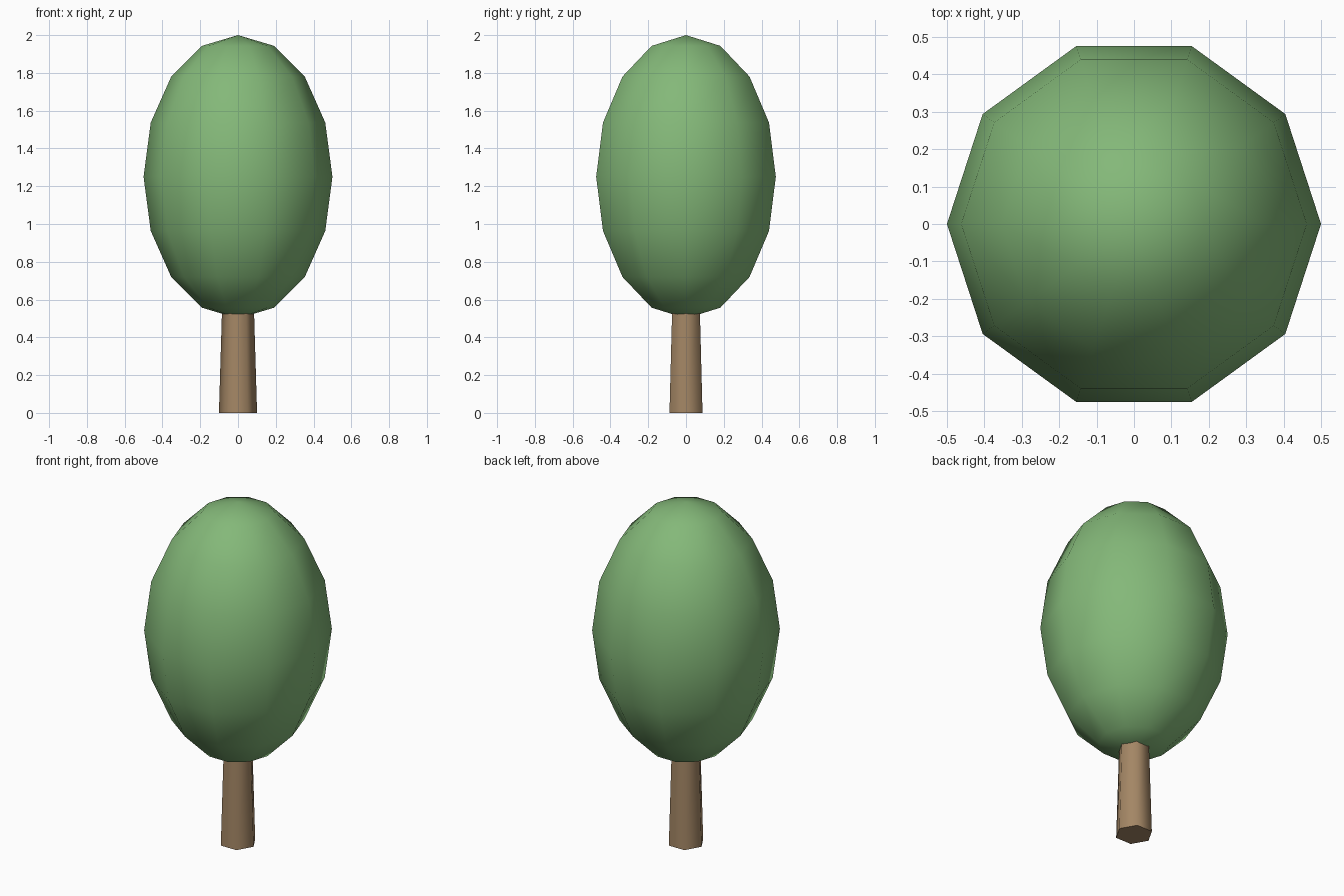
import bpy, math

if "Cube" in bpy.data.objects:
    bpy.data.objects.remove(bpy.data.objects["Cube"])


def lathe(name, profile, sides, colour):
    """Revolve (radius, z) points around z; zero radius makes a pole."""
    verts, faces, rings = [], [], []
    for r, z in profile:
        n = 1 if r < 1e-6 else sides
        start = len(verts)
        for i in range(n):
            a = 2 * math.pi * i / sides
            verts.append((r * math.cos(a), r * math.sin(a), z))
        rings.append([start + i % n for i in range(sides)])
    for lo, hi in zip(rings, rings[1:]):
        for i in range(sides):
            j = (i + 1) % sides
            faces.append(tuple(dict.fromkeys((lo[i], lo[j], hi[j], hi[i]))))
    # flat end caps where the profile does not close
    if profile[0][0] > 1e-6:
        faces.append(tuple(reversed(rings[0])))
    if profile[-1][0] > 1e-6:
        faces.append(tuple(rings[-1]))

    mesh = bpy.data.meshes.new(name)
    mesh.from_pydata(verts, [], faces)
    obj = bpy.data.objects.new(name, mesh)
    bpy.context.collection.objects.link(obj)
    mat = bpy.data.materials.new(name + "_colour")
    mat.diffuse_color = colour
    mat.use_nodes = True
    mat.node_tree.nodes["Principled BSDF"].inputs["Base Color"].default_value = mat.diffuse_color
    mesh.materials.append(mat)

    # smooth sides, sharp cap rims
    bpy.ops.object.select_all(action='DESELECT')
    obj.select_set(True)
    bpy.context.view_layer.objects.active = obj
    bpy.ops.object.shade_smooth_by_angle(angle=math.radians(70))
    return obj


# Crown: ten-sided egg-shaped ball of leaves
RINGS = 8
crown = [(0.5 * math.sin(math.pi * k / RINGS), 1.25 - 0.75 * math.cos(math.pi * k / RINGS))
         for k in range(RINGS + 1)]
lathe("crown", crown, 10, (0.23, 0.48, 0.19, 1))

# Trunk: tapered six-sided post reaching into the crown
lathe("trunk", [(0.101, 0), (0.083, 0.6)], 6, (0.37, 0.24, 0.13, 1))
